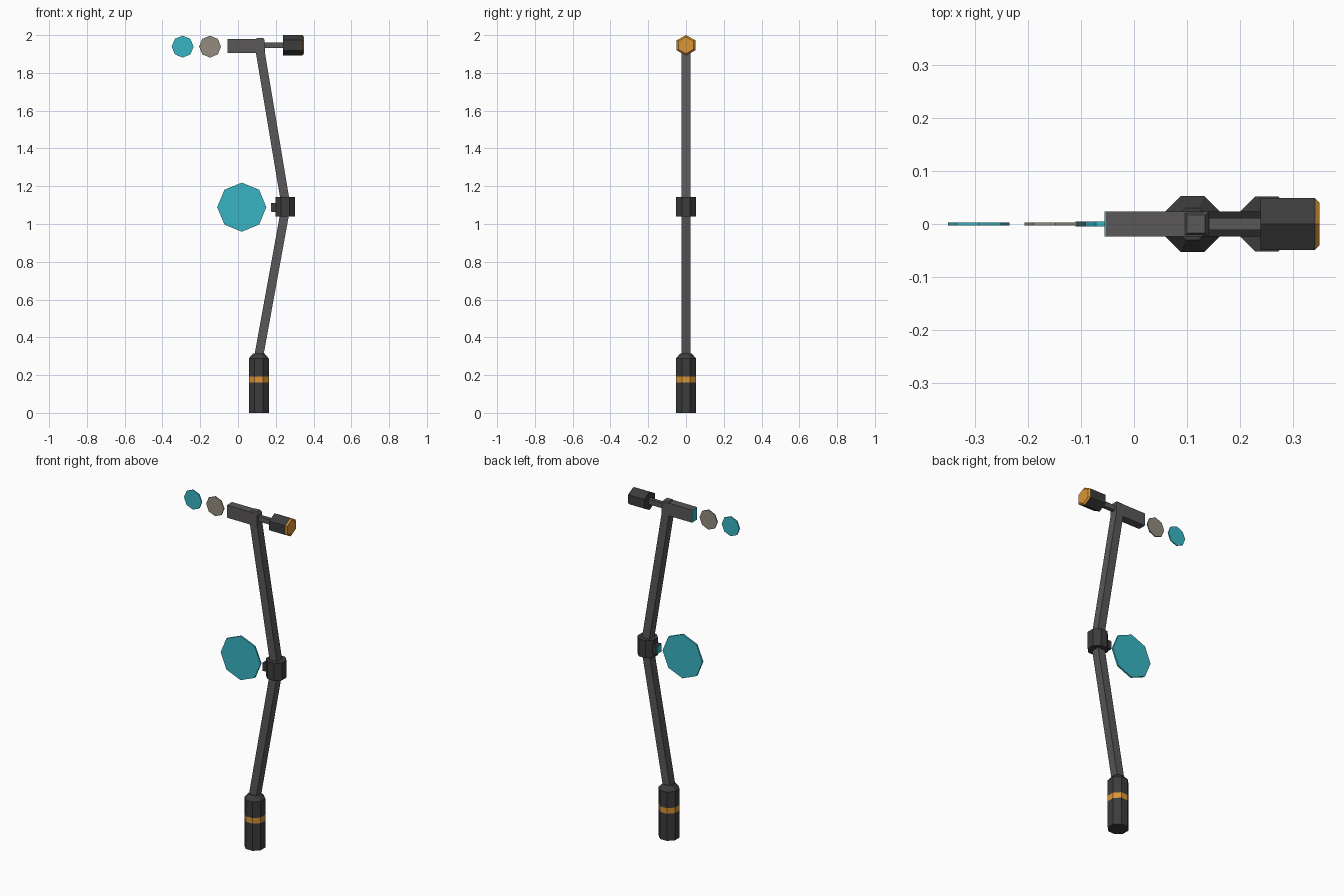
import bpy, bmesh
from math import cos, sin, pi
from mathutils import Vector

if "Cube" in bpy.data.objects:
    bpy.data.objects.remove(bpy.data.objects["Cube"])

AXES = {'X': (Vector((0, 1, 0)), Vector((0, 0, 1))),
        'Y': (Vector((1, 0, 0)), Vector((0, 0, 1))),
        'Z': (Vector((1, 0, 0)), Vector((0, 1, 0)))}


def material(name, rgb):
    m = bpy.data.materials.new(name)
    m.diffuse_color = (*rgb, 1)
    m.use_nodes = True
    m.node_tree.nodes["Principled BSDF"].inputs["Base Color"].default_value = m.diffuse_color
    return m


DARK = material("dark_grip", (0.045, 0.045, 0.045))
STEEL = material("pole_grey", (0.1, 0.095, 0.098))
ORANGE = material("orange", (0.7, 0.3, 0.035))
TEAL = material("teal", (0.04, 0.46, 0.55))
STONE = material("stone", (0.29, 0.26, 0.21))


def loft(name, mat, axis, sides, sections, phase=0.5, ratio=1.0):
    """Skin flat rings (centre, apothem u) along an axis; phase 0.5 puts flats on u."""
    u, v = AXES[axis]
    bm = bmesh.new()
    rings = []
    for c, a in sections:
        r = a / cos(pi / sides) if phase == 0.5 else a
        ring = []
        for i in range(sides):
            t = 2 * pi * (i + phase) / sides
            ring.append(bm.verts.new(Vector(c) + u * r * cos(t) + v * r * ratio * sin(t)))
        rings.append(ring)
    for lo, hi in zip(rings, rings[1:]):
        for i in range(sides):
            j = (i + 1) % sides
            bm.faces.new((lo[i], lo[j], hi[j], hi[i]))
    bm.faces.new(rings[0])
    bm.faces.new(rings[-1])
    bmesh.ops.recalc_face_normals(bm, faces=bm.faces)
    me = bpy.data.meshes.new(name)
    bm.to_mesh(me)
    bm.free()
    me.materials.append(mat)
    ob = bpy.data.objects.new(name, me)
    bpy.context.collection.objects.link(ob)
    return ob


# Octagonal foot grip with orange band
FX = 0.11


def foot(name, mat, *zr):
    loft(name, mat, 'Z', 8, [((FX, 0, z), r) for z, r in zr])


foot("foot_grip_lower", DARK, (0, 0.053), (0.16, 0.053))
foot("foot_band", ORANGE, (0.16, 0.053), (0.193, 0.053))
foot("foot_grip_upper", DARK, (0.193, 0.053), (0.288, 0.053), (0.315, 0.03))

# Square poles bent at the middle
loft("lower_pole", STEEL, 'Z', 4, [((FX, 0, 0.30), 0.024), ((0.248, 0, 1.06), 0.024)])
loft("upper_pole", STEEL, 'Z', 4, [((0.25, 0, 1.12), 0.024), ((0.118, 0, 1.91), 0.024),
                                   ((0.117, 0, 1.972), 0.024), ((0.117, 0, 1.986), 0.017)])

# Middle joint and its emitter nub
loft("middle_joint", DARK, 'Z', 8, [((0.25, 0, 1.04), 0.052), ((0.25, 0, 1.143), 0.052)])
loft("joint_nub", DARK, 'X', 4, [((0.21, 0, 1.088), 0.024), ((0.178, 0, 1.088), 0.024)])
loft("joint_nub_lens", TEAL, 'X', 4, [((0.178, 0, 1.088), 0.022), ((0.174, 0, 1.088), 0.022)])

# Head block with a teal end face
HZ = 1.942
loft("head_block", STEEL, 'X', 4, [((0.13, 0, HZ), 0.024), ((-0.053, 0, HZ), 0.024)], ratio=1.54)
loft("head_block_lens", TEAL, 'X', 4, [((-0.053, 0, HZ), 0.024), ((-0.056, 0, HZ), 0.024)], ratio=1.54)

# Rear rod and hexagonal counterweight
CZ = 1.946
loft("rear_rod", STEEL, 'X', 4, [((0.12, 0, CZ), 0.011), ((0.25, 0, CZ), 0.011)], ratio=1.4)
loft("counterweight", DARK, 'X', 6, [((0.238, 0, CZ), 0.049), ((0.341, 0, CZ), 0.049)],
     ratio=0.955)
loft("counterweight_cap", ORANGE, 'X', 6, [((0.341, 0, CZ), 0.049), ((0.35, 0, CZ), 0.040)],
     ratio=0.955)

# Floating octagonal discs
for name, mat, x, z, r, t in (("large_disc", TEAL, 0.02, 1.089, 0.13, 0.005),
                              ("grey_disc", STONE, -0.148, 1.939, 0.058, 0.003),
                              ("teal_disc", TEAL, -0.293, 1.939, 0.058, 0.003)):
    loft(name, mat, 'Y', 8, [((x, -t, z), r), ((x, t, z), r)], phase=0)
